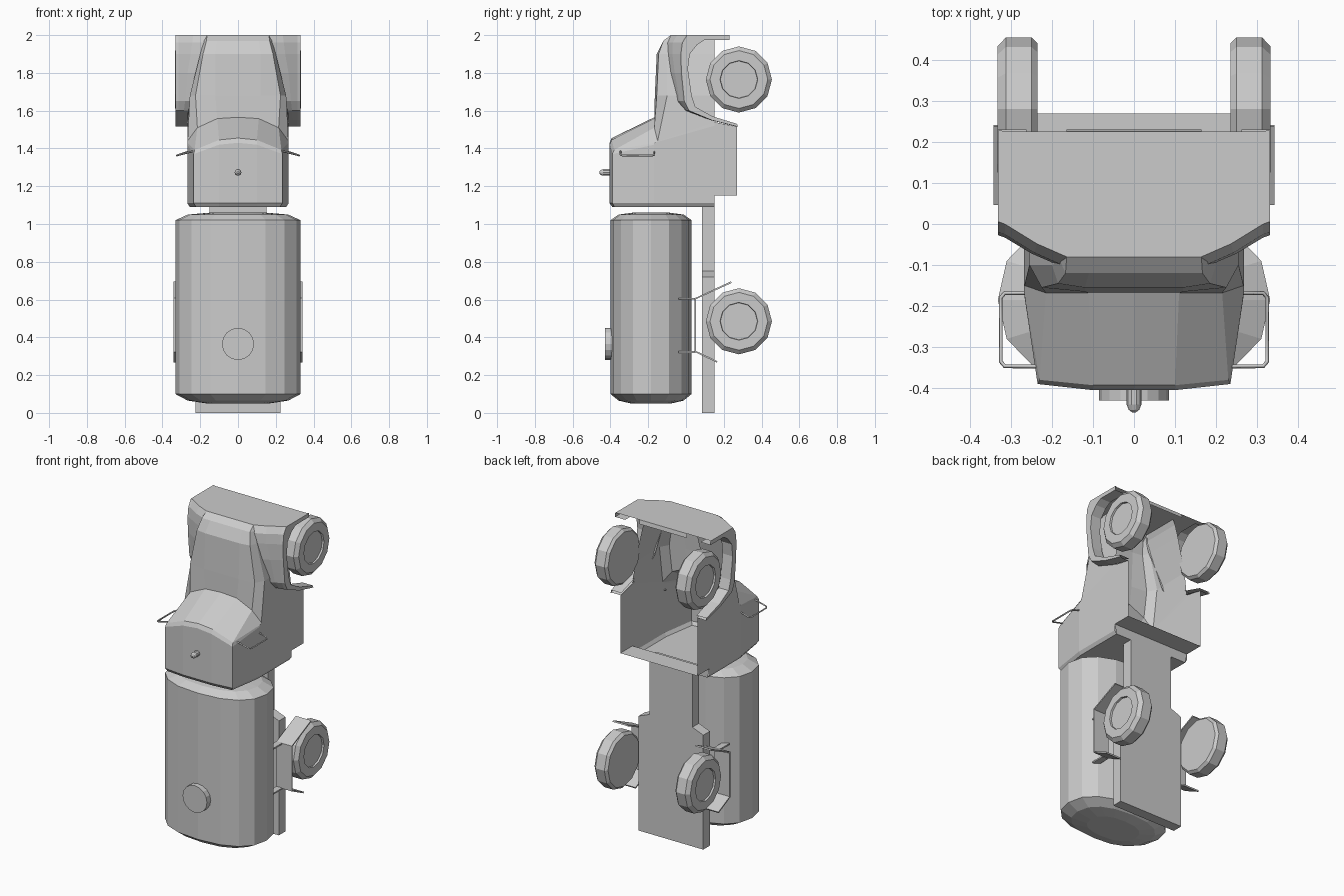
import bpy, math
from mathutils import Vector

if "Cube" in bpy.data.objects:
    bpy.data.objects.remove(bpy.data.objects["Cube"])


def make(name, verts, faces, mirror=False, solid=0.0):
    me = bpy.data.meshes.new(name)
    me.from_pydata([tuple(v) for v in verts], [], faces)
    me.update()
    ob = bpy.data.objects.new(name, me)
    bpy.context.collection.objects.link(ob)
    if solid:
        m = ob.modifiers.new("thickness", 'SOLIDIFY')
        m.thickness = solid
        m.offset = 0
    if mirror:
        m = ob.modifiers.new("mirror", 'MIRROR')
        m.merge_threshold = 0.0005
    return ob


def loft(name, rows, **kw):
    n = len(rows[0])
    verts = [p for r in rows for p in r]
    faces = [(i * n + j, i * n + j + 1, (i + 1) * n + j + 1, (i + 1) * n + j)
             for i in range(len(rows) - 1) for j in range(n - 1)]
    return make(name, verts, faces, **kw)


def lathe(name, rings, sides, place, mirror=False, turn=0.0):
    """rings are (radius, height); place maps (cos, sin, radius, height) to a point"""
    verts, faces = [], []
    for r, h in rings:
        for i in range(sides):
            a = 2 * math.pi * (i + turn) / sides
            verts.append(place(math.cos(a), math.sin(a), r, h))
    for k in range(len(rings) - 1):
        for i in range(sides):
            j = (i + 1) % sides
            faces.append((k * sides + i, k * sides + j,
                          (k + 1) * sides + j, (k + 1) * sides + i))
    faces.append(tuple(reversed(range(sides))))
    last = (len(rings) - 1) * sides
    faces.append(tuple(range(last, last + sides)))
    return make(name, verts, faces, mirror)


def prism(name, outline, y0, y1):
    n = len(outline)
    verts = [(x, y, z) for y in (y0, y1) for x, z in outline]
    faces = [(i, (i + 1) % n, n + (i + 1) % n, n + i) for i in range(n)]
    faces += [tuple(reversed(range(n))), tuple(range(n, 2 * n))]
    return make(name, verts, faces)


def power(v, e):
    return math.copysign(abs(v) ** e, v)


# Tank, with its filler lid on the roof side
lathe("tank", [(0.5, 0.05), (0.8, 0.065), (1, 0.10), (1, 1.02), (0.8, 1.05), (0.45, 1.06)], 16,
      lambda c, s, r, h: (0.332 * r * power(c, 0.85), -0.185 + 0.215 * r * power(s, 0.85), h))
lathe("tank_lid", [(0.085, -0.38), (0.085, -0.43)], 16,
      lambda c, s, r, h: (r * c, h, 0.365 + r * s))

# Chassis plate, narrower toward the cab
half = [(0.225, 0), (0.225, 0.72), (0.15, 0.75), (0.15, 1.12)]
prism("chassis", half + [(-x, z) for x, z in reversed(half)], 0.085, 0.15)

# Wheels
tyre = [(0.16, 0.235), (0.175, 0.25), (0.175, 0.312), (0.153, 0.333), (0.1, 0.333), (0.098, 0.322)]
for label, zc in (("rear", 0.485), ("front", 1.765)):
    lathe(label + "_wheels", tyre, 12,
          lambda c, s, r, h: (h, 0.28 + r * c, zc + r * s), mirror=True)

# Rear mudguards and their brackets
guard = [(0.24, 0.692), (0.05, 0.605), (0.05, 0.325), (0.165, 0.27)]
loft("rear_mudguards", [[(0.235, y, z), (0.342, y, z)] for y, z in guard], mirror=True, solid=0.009)
for label, z in (("upper", 0.605), ("lower", 0.322)):
    loft(label + "_mudguard_brackets", [[(0.235, y, z), (0.275, y, z)] for y in (-0.04, 0.05)],
         mirror=True, solid=0.009)


# Cab and hood shell: rows from rear to nose, each from centreline round to the sill
def section(z, top, xs, shoulder, belt, low=0.15):
    return [(0, top, z), (xs[0], top, z), (xs[1], shoulder, z), (xs[2], belt, z), (xs[3], low, z)]


cab_x = (0.1, 0.235, 0.268, 0.268)
rows = [
    section(1.09, -0.39, (0.1, 0.222, 0.255, 0.255), -0.378, -0.17),
    section(1.11, -0.405, cab_x, -0.39, -0.17),
    section(1.15, -0.405, cab_x, -0.39, -0.17),
    [(0, -0.405, 1.43), (0.1, -0.405, 1.42), (0.235, -0.39, 1.37), (0.268, -0.17, 1.42), (0.268, 0.15, 1.5)],
    [(0, -0.393, 1.455), (0.1, -0.393, 1.445), (0.23, -0.38, 1.392), (0.268, -0.165, 1.43), (0.268, 0.15, 1.52)],
    [(0, -0.168, 1.565), (0.11, -0.168, 1.558), (0.215, -0.168, 1.51), (0.267, -0.15, 1.44), (0.267, 0.15, 1.54)],
    section(1.68, -0.165, (0.12, 0.225, 0.255, 0.25), -0.155, -0.1),
    section(1.90, -0.155, (0.12, 0.185, 0.2, 0.2), -0.145, -0.1),
    section(1.97, -0.12, (0.11, 0.167, 0.18, 0.18), -0.12, -0.09),
    section(2.0, -0.08, (0.11, 0.164, 0.165, 0.165), -0.08, -0.075),
]
loft("cab_shell", rows, mirror=True)

# Cab rear wall with a stepped lower part, and the lower door panels
loft("cab_rear_wall", [
    [(0, -0.39, 1.09), (0.1, -0.39, 1.09), (0.222, -0.378, 1.09)],
    [(0, -0.17, 1.09), (0.1, -0.17, 1.09), (0.255, -0.17, 1.09)],
    [(0, 0.15, 1.09), (0.1, 0.15, 1.09), (0.255, 0.15, 1.09)],
    [(0, 0.15, 1.15), (0.1, 0.15, 1.15), (0.268, 0.15, 1.15)],
    [(0, 0.27, 1.15), (0.1, 0.27, 1.15), (0.268, 0.27, 1.15)]], mirror=True)
loft("lower_door_panels", [[(0.268, 0.15, 1.15), (0.268, 0.27, 1.15)],
                           [(0.268, 0.15, 1.54), (0.268, 0.27, 1.515)]], mirror=True)

# Nose panel with a folded lower lip
loft("nose_panel", [[(0, y, z), (0.165, y, z)] for y, z in
                    ((-0.08, 2.0), (0.225, 2.0), (0.23, 1.975))], mirror=True)

# Front fenders: inner x, inner rise, crown (y, z), arch rim (y, z)
stations = [
    (0.265, 0.0, (0.27, 1.515), (0.27, 1.53)),
    (0.265, 0.0, (0.13, 1.55), (0.14, 1.57)),
    (0.263, 0.01, (0.01, 1.60), (0.05, 1.62)),
    (0.25, 0.03, (-0.015, 1.65), (0.03, 1.68)),
    (0.225, 0.05, (-0.03, 1.80), (0.01, 1.82)),
    (0.19, 0.065, (-0.033, 1.90), (0.02, 1.90)),
    (0.175, 0.075, (-0.025, 1.96), (0.06, 1.95)),
    (0.164, 0.08, (0.0, 2.0), (0.1, 1.975)),
    (0.164, 0.0, (0.225, 2.0), (0.23, 1.975)),
]
loft("front_fenders", [[(xi, c[0] - rise, c[1]), ((xi + 0.31) / 2, c[0] - rise * 0.6, c[1]),
                        (0.315, c[0], c[1]), (0.332, c[0] + 0.006, c[1]),
                        (0.332, r[0], r[1]), (0.262, r[0], r[1])]
                       for xi, rise, c, r in stations], mirror=True)

# Side mirror frames: thin bent rods
for side, label in ((1, "right"), (-1, "left")):
    cu = bpy.data.curves.new(label + "_mirror_frame", 'CURVE')
    cu.dimensions = '3D'
    cu.bevel_depth = 0.005
    cu.bevel_resolution = 0
    cu.use_fill_caps = True
    path = [(0.255, -0.168, 1.386), (0.315, -0.168, 1.366), (0.325, -0.18, 1.362),
            (0.325, -0.335, 1.362), (0.315, -0.347, 1.366), (0.235, -0.347, 1.386)]
    sp = cu.splines.new('POLY')
    sp.points.add(len(path) - 1)
    for p, (x, y, z) in zip(sp.points, path):
        p.co = (side * x, y, z, 1)
    bpy.context.collection.objects.link(bpy.data.objects.new(label + "_mirror_frame", cu))

# Roof beacon
lathe("roof_beacon", [(0.018, -0.40), (0.018, -0.44), (0.013, -0.453), (0.005, -0.459)], 10,
      lambda c, s, r, h: (r * c, h, 1.273 + r * s))
